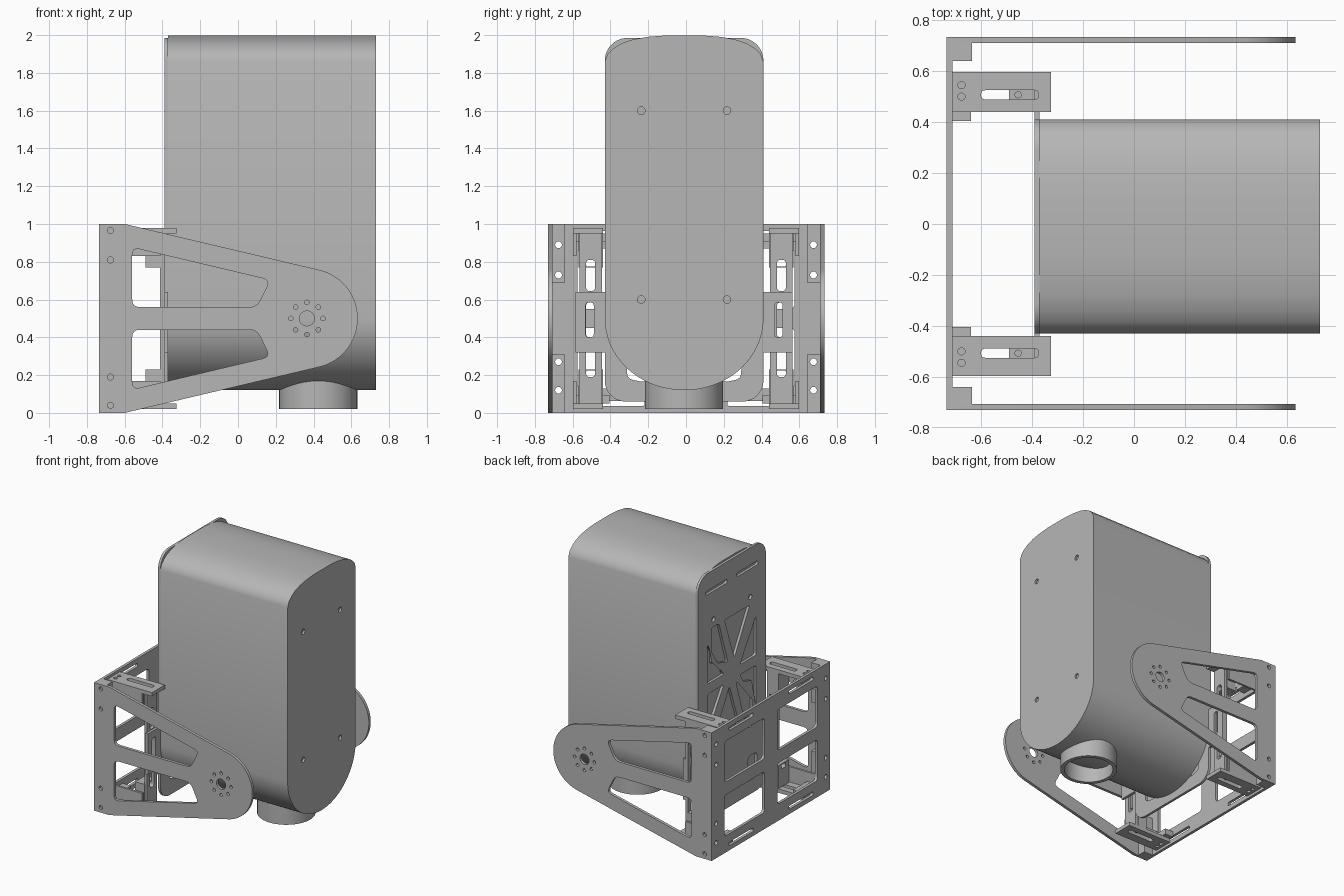
import bpy
from math import sin, cos, pi, radians
from mathutils import Matrix, Vector

cube = bpy.data.objects.get("Cube")
if cube:
    bpy.data.objects.remove(cube)

grey = bpy.data.materials.new("light_grey")
grey.use_nodes = True
grey.diffuse_color = (0.47, 0.47, 0.47, 1)
grey.node_tree.nodes["Principled BSDF"].inputs["Base Color"].default_value = grey.diffuse_color

# Drawing planes: directions of the u, v and thickness axes
PLANES = {
    "x": ((0, 1, 0), (0, 0, 1), (1, 0, 0)),
    "y": ((1, 0, 0), (0, 0, 1), (0, -1, 0)),
    "z": ((1, 0, 0), (0, 1, 0), (0, 0, 1)),
}


def arc(u, v, ru, rv, start=0, end=360, n=32):
    full = end - start == 360
    steps = n if full else n + 1
    angles = [radians(start + (end - start) * i / n) for i in range(steps)]
    return [(u + ru * cos(a), v + rv * sin(a)) for a in angles]


def hole(u, v, r):
    return arc(u, v, r, r, n=16)


def fillet(points, r):
    """Round every corner of a polygon."""
    out = []
    for i, p in enumerate(points):
        p = Vector(p)
        a, b = Vector(points[i - 1]) - p, Vector(points[(i + 1) % len(points)]) - p
        k = min(r, a.length * 0.45, b.length * 0.45)
        a, b = p + a.normalized() * k, p + b.normalized() * k
        for t in (0, 0.25, 0.5, 0.75, 1):
            out.append(tuple(a * (1 - t) ** 2 + p * 2 * t * (1 - t) + b * t * t))
    return out


def rect(u0, u1, v0, v1, r=0):
    pts = [(u0, v0), (u1, v0), (u1, v1), (u0, v1)]
    return fillet(pts, r) if r else pts


def flip(points, axis, about=0):
    """Mirror a loop in u (axis 0) or v (axis 1)."""
    return [(2 * about - u, v) if axis == 0 else (u, 2 * about - v) for u, v in points]


def plate(name, plane, low, high, loops):
    """Extrude an outline with holes between two positions on an axis."""
    curve = bpy.data.curves.new(name, "CURVE")
    curve.dimensions = "2D"
    curve.fill_mode = "BOTH"
    curve.extrude = (high - low) / 2
    for loop in loops:
        spline = curve.splines.new("POLY")
        spline.points.add(len(loop) - 1)
        for point, (u, v) in zip(spline.points, loop):
            point.co = (u, v, 0, 1)
        spline.use_cyclic_u = True
    temp = bpy.data.objects.new(name + "_outline", curve)
    bpy.context.scene.collection.objects.link(temp)
    graph = bpy.context.evaluated_depsgraph_get()
    mesh = bpy.data.meshes.new_from_object(temp.evaluated_get(graph))
    bpy.data.objects.remove(temp)
    u, v, w = (Vector(d) for d in PLANES[plane])
    turn = Matrix((u, v, w)).transposed().to_4x4()
    middle = (low + high) / 2
    offset = Vector([middle if plane == a else 0 for a in "xyz"])
    mesh.transform(Matrix.Translation(offset) @ turn)
    mesh.materials.clear()
    mesh.materials.append(grey)
    obj = bpy.data.objects.new(name, mesh)
    bpy.context.scene.collection.objects.link(obj)
    bpy.ops.object.select_all(action="DESELECT")
    obj.select_set(True)
    bpy.context.view_layer.objects.active = obj
    bpy.ops.object.shade_smooth_by_angle(angle=radians(30))
    return obj


MID = -0.01  # the housing sits slightly off centre

# Housing: domed top, elliptical bottom
half_top = [(0.42, 1.86), (0.405, 1.9), (0.375, 1.93), (0.33, 1.957),
            (0.27, 1.977), (0.19, 1.991), (0.1, 1.998)]
top = half_top + flip(half_top, 0)[::-1]
profile = [(u + MID, v) for u, v in top] + arc(MID, 0.5, 0.42, 0.38, 180, 360, 48)
screws = [hole(MID + s * 0.227, z, 0.02) for s in (-1, 1) for z in (0.6, 1.6)]
plate("housing", "x", -0.37, 0.715, [profile])
plate("housing_front_cover", "x", 0.715, 0.73, [profile] + screws)

# Spout under the housing
plate("spout", "z", 0.02, 0.2, [arc(0.425, MID, 0.207, 0.207, n=48),
                                arc(0.425, MID, 0.178, 0.178, n=48)])

# Housing back plate with spoke cut-outs and mounting ears
upper_cut = fillet([(-0.22, 1.54), (0.09, 1.54), (-0.03, 1.2)], 0.02)
corner_cut = fillet([(0.16, 1.54), (0.25, 1.54), (0.25, 1.26), (0.05, 1.2)], 0.02)
side_cut = fillet([(0.3, 1.43), (0.1, 1.12), (0.3, 1.12)], 0.02)
low_cut = fillet([(0.2, 0.16), (0.3, 0.18), (0.31, 0.36), (0.2, 0.36)], 0.03)
cuts = [upper_cut, flip(flip(upper_cut, 1, 1.1), 0), corner_cut, flip(flip(corner_cut, 0), 1, 1.1),
        low_cut, flip(low_cut, 0)]
for s in (0, 1):
    side = flip(side_cut, 0) if s else side_cut
    cuts += [side, flip(side, 1, 1.08)]
for s in (-1, 1):
    cuts.append(rect(s * 0.19 - 0.13, s * 0.19 + 0.13, 1.82, 1.85, 0.014))
    cuts.append(rect(s * 0.5 - 0.022, s * 0.5 + 0.022, 0.4, 0.585, 0.02))
    cuts += [hole(s * 0.227, z, 0.02) for z in (0.6, 1.6)]
right_edge = (arc(0.31, 0.17, 0.11, 0.11, -90, 0, 8)
              + [(0.42, 0.32), (0.575, 0.32), (0.575, 0.64), (0.42, 0.64)]
              + arc(0.3, 1.865, 0.12, 0.12, 0, 90, 10))
outline = right_edge + flip(right_edge, 0)[::-1]
plate("housing_back_plate", "x", -0.39, -0.37,
      [[(u + MID, v) for u, v in loop] for loop in [outline] + cuts])

# Side arms with pivot bolt circle
arm = ([(-0.735, 0), (-0.6, 0)] + arc(0.37, 0.5, 0.264, 0.264, -76, 76, 32)
       + [(-0.6, 1), (-0.735, 1)])
window = fillet([(-0.56, 0.56), (0.1, 0.56), (0.17, 0.703), (-0.56, 0.876)], 0.04)
arm_loops = [arm, window, flip(window, 1, 0.5), hole(0.365, 0.5, 0.04)]
arm_loops += [hole(0.365 + 0.085 * cos(i * pi / 4), 0.5 + 0.085 * sin(i * pi / 4), 0.012)
              for i in range(8)]
arm_loops += [hole(-0.675, z, 0.016) for z in (0.04, 0.19, 0.81, 0.965)]
plate("right_arm", "y", -0.73, -0.707, arm_loops)
plate("left_arm", "y", 0.71, 0.733, arm_loops)

# Rear frame panel with four windows and slots
panel = [rect(-0.71, 0.715, 0, 1)]
for s in (-1, 1):
    for z0, z1 in ((0.13, 0.45), (0.55, 0.87)):
        a, b = sorted((s * 0.08, s * 0.575))
        panel.append(rect(a, b, z0, z1, 0.03))
    for z in (0.05, 0.95):
        panel.append(rect(s * 0.37 - 0.15, s * 0.37 + 0.15, z - 0.014, z + 0.014, 0.013))
    panel += [hole(s * 0.675, z, 0.018) for z in (0.12, 0.27, 0.73, 0.89)]
plate("rear_panel", "x", -0.735, -0.713, panel)

# Corner blocks and adjustable clamps, mirrored left/right and top/bottom
for side, s in (("left", 1), ("right", -1)):
    def span(a, b):
        return sorted((s * a, s * b))

    for level, up in (("upper", True), ("lower", False)):
        def high(a, b):
            return (a, b) if up else (1 - b, 1 - a)

        tag = side + "_" + level
        y0, y1 = span(0.64, 0.712)
        holes = [hole(s * 0.675, z, 0.018) for z in ((0.73, 0.89) if up else (0.12, 0.27))]
        plate(tag + "_corner_block", "x", -0.713, -0.635,
              [rect(y0, y1, *high(0.69, 1.0))] + holes)
        y0, y1 = span(0.44, 0.597)
        slot = rect(-0.6, -0.375, s * 0.507 - 0.018, s * 0.507 + 0.018, 0.017)
        plate(tag + "_clamp_plate", "z", *high(0.95, 0.98),
              [rect(-0.713, -0.325, y0, y1), slot]
              + [hole(-0.677, s * y, 0.014) for y in (0.5, 0.545)])
        y0, y1 = span(0.405, 0.597)
        plate(tag + "_clamp_foot", "x", -0.713, -0.64, [rect(y0, y1, *high(0.905, 0.95))])
        y0, y1 = span(0.58, 0.597)
        plate(tag + "_clamp_rib", "y", y0, y1, [rect(-0.713, -0.41, *high(0.83, 0.95))])
        y0, y1 = span(0.44, 0.57)
        plate(tag + "_slide_block", "x", -0.49, -0.41,
              [rect(y0, y1, *high(0.83, 0.95))])
        plate(tag + "_slide_lip", "x", -0.49, -0.41, [rect(y0, y1, *high(0.77, 0.83)),
              rect(s * 0.505 - 0.024, s * 0.505 + 0.024, *high(0.775, 0.81), 0.01)])
        plate(tag + "_clamp_bolt", "z", *high(0.94, 0.96), [hole(-0.455, s * 0.507, 0.014)])

    # Upright slide rail between the clamps
    y0, y1 = span(0.445, 0.565)
    rail = [rect(y0, y1, 0.05, 0.95)]
    rail += [rect(s * 0.505 - 0.024, s * 0.505 + 0.024, a, b, 0.02)
             for a, b in ((0.19, 0.355), (0.4, 0.585), (0.645, 0.81))]
    plate(side + "_slide_rail", "x", -0.412, -0.39, rail)
